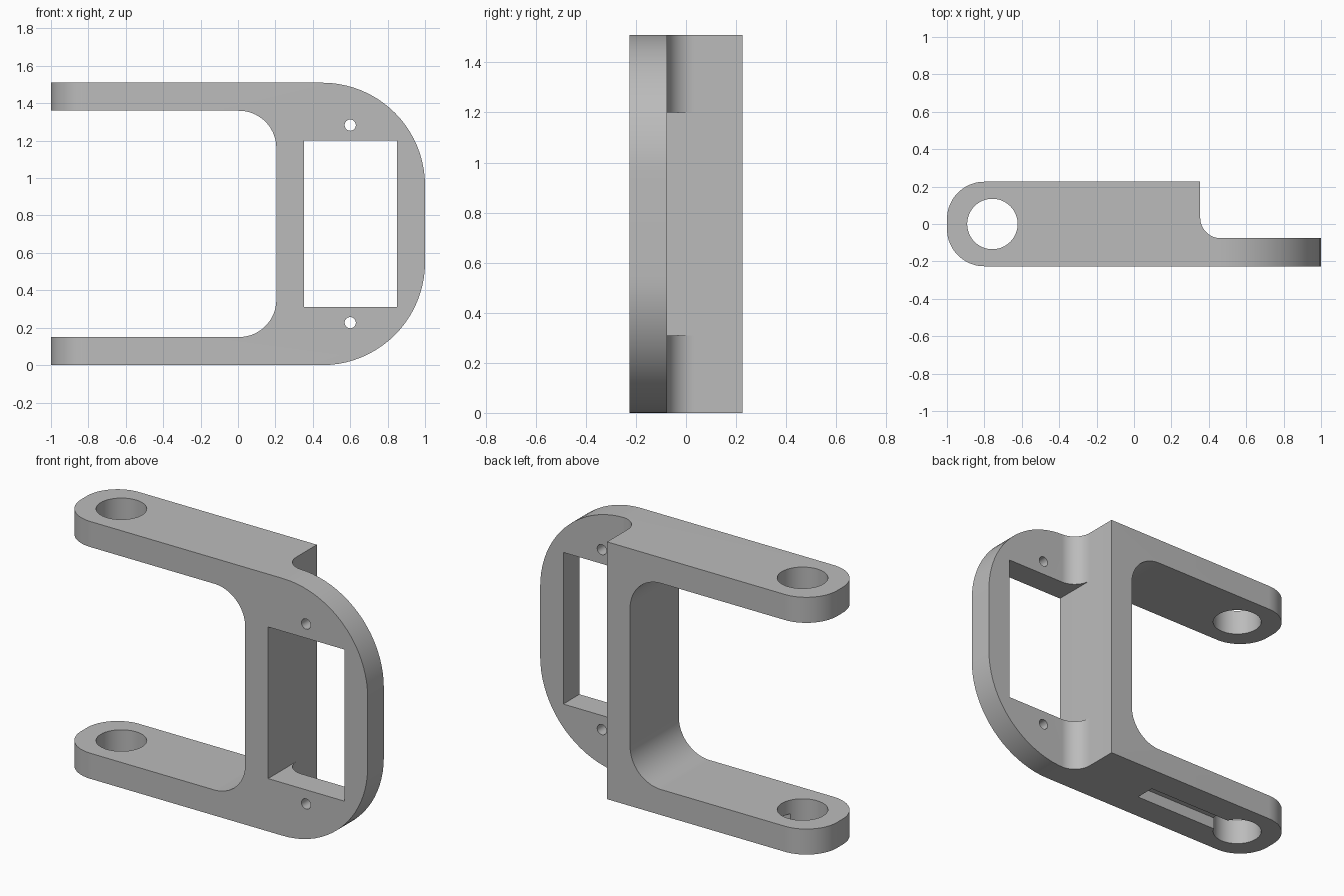
import bpy, bmesh
from math import sin, cos, pi, radians
from mathutils import Vector

if "Cube" in bpy.data.objects:
    bpy.data.objects.remove(bpy.data.objects["Cube"], do_unlink=True)

HEIGHT, ARM, HALF = 1.51, 0.15, 0.226
PIVOT_X, SCREW_X, MID = -0.757, 0.6, 1.51 / 2

grey = bpy.data.materials.new("plain grey")
grey.use_nodes = True
colour = (0.5, 0.5, 0.5, 1)
grey.diffuse_color = colour
grey.node_tree.nodes["Principled BSDF"].inputs["Base Color"].default_value = colour


def rounded(corners, steps=20):
    """Outline from (x, y, radius) corners, each rounded by a tangent arc."""
    out = []
    n = len(corners)
    for i, (x, y, r) in enumerate(corners):
        p = Vector((x, y))
        if not r:
            out.append(p)
            continue
        a = (Vector(corners[i - 1][:2]) - p).normalized()
        b = (Vector(corners[(i + 1) % n][:2]) - p).normalized()
        centre = p + (a + b) * r          # every corner is square
        for k in range(steps + 1):
            t = k / steps * pi / 2
            out.append(centre - b * r * cos(t) - a * r * sin(t))
    return out


def circle(x, y, r, n=48):
    return [Vector((x + r * cos(2 * pi * k / n), y + r * sin(2 * pi * k / n)))
            for k in range(n)]


def prism(name, outline, low, high, axis):
    """Extrude an outline along z (plan view) or along y (front view)."""
    def place(p, d):
        return (p.x, p.y, d) if axis == "Z" else (p.x, d, p.y)
    bm = bmesh.new()
    face = bm.faces.new([bm.verts.new(place(p, low)) for p in outline])
    ext = bmesh.ops.extrude_face_region(bm, geom=[face])
    shift = Vector(place(Vector((0, 0)), high - low))
    bmesh.ops.translate(bm, vec=shift,
                        verts=[v for v in ext["geom"] if isinstance(v, bmesh.types.BMVert)])
    bmesh.ops.recalc_face_normals(bm, faces=bm.faces)
    mesh = bpy.data.meshes.new(name)
    bm.to_mesh(mesh)
    bm.free()
    mesh.materials.append(grey)
    obj = bpy.data.objects.new(name, mesh)
    bpy.context.collection.objects.link(obj)
    return obj


def combine(target, tool, operation):
    mod = target.modifiers.new(tool.name, "BOOLEAN")
    mod.object, mod.operation, mod.solver = tool, operation, "EXACT"
    bpy.context.view_layer.objects.active = target
    bpy.ops.object.modifier_apply(modifier=mod.name)
    bpy.data.objects.remove(tool, do_unlink=True)


# Fork silhouette: two arms joined by a rounded mounting end
fork = rounded([(-1, 0, 0), (1, 0, 0.55), (1, HEIGHT, 0.55), (-1, HEIGHT, 0),
                (-1, HEIGHT - ARM, 0), (0.205, HEIGHT - ARM, 0.2),
                (0.205, ARM, 0.2), (-1, ARM, 0)])
bracket = prism("servo_bracket", fork, -0.5, 0.5, "Y")

# Plan outline: rounded arm tips, and a thin front plate with a cove
plan = rounded([(-1, -HALF, 0.2), (1.1, -HALF, 0), (1.1, -0.076, 0),
                (0.354, -0.076, 0.11), (0.354, HALF, 0), (-1, HALF, 0.2)])
combine(bracket, prism("plan", plan, -0.2, HEIGHT + 0.2, "Z"), "INTERSECT")

# Rectangular window through the plate
window = rounded([(0.354, 0.31, 0), (0.85, 0.31, 0), (0.85, 1.2, 0), (0.354, 1.2, 0)])
combine(bracket, prism("window", window, -0.6, 0.6, "Y"), "DIFFERENCE")

# Screw holes above and below the window
for side in (-1, 1):
    hole = circle(SCREW_X, MID + side * 0.528, 0.03, 24)
    combine(bracket, prism("screw_hole", hole, -0.6, 0.6, "Y"), "DIFFERENCE")

# Pivot hole through both arms
combine(bracket, prism("pivot_hole", circle(PIVOT_X, 0, 0.135), -0.2, HEIGHT + 0.2, "Z"),
        "DIFFERENCE")

# Shallow slot under the lower arm, running from the pivot hole
slot = rounded([(PIVOT_X, -0.06, 0), (-0.08, -0.06, 0), (-0.08, 0.06, 0), (PIVOT_X, 0.06, 0)])
combine(bracket, prism("slot", slot, -0.1, 0.07, "Z"), "DIFFERENCE")

bpy.ops.object.select_all(action="DESELECT")
bracket.select_set(True)
bpy.context.view_layer.objects.active = bracket
bpy.ops.object.shade_smooth_by_angle(angle=radians(30))
